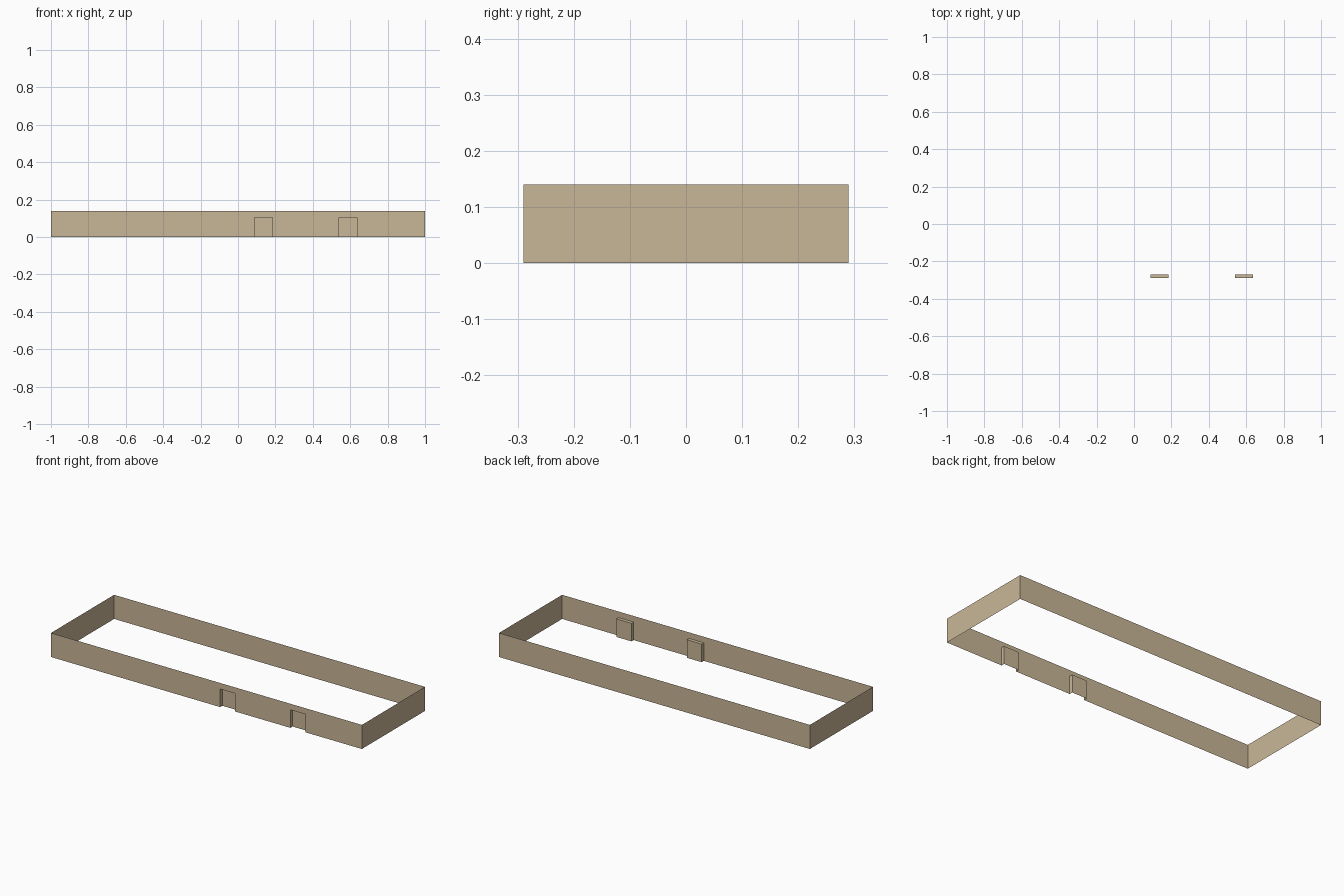
import bpy

if "Cube" in bpy.data.objects:
    bpy.data.objects.remove(bpy.data.objects["Cube"])

HX, HY, H = 1.0, 0.29, 0.14          # half length, half width, wall height
DOORS = [(0.088, 0.184), (0.54, 0.637)]
DOOR_H, DOOR_Y = 0.105, -0.27

tan = bpy.data.materials.new("tan wall")
tan.diffuse_color = (0.584, 0.474, 0.314, 1)
tan.use_nodes = True
tan.node_tree.nodes["Principled BSDF"].inputs["Base Color"].default_value = tan.diffuse_color


def make(name, polys):
    """Mesh object from a list of polygons."""
    verts, faces = [], []
    for p in polys:
        faces.append(range(len(verts), len(verts) + len(p)))
        verts += p
    me = bpy.data.meshes.new(name)
    me.from_pydata(verts, [], [list(f) for f in faces])
    me.materials.append(tan)
    ob = bpy.data.objects.new(name, me)
    bpy.context.collection.objects.link(ob)
    return ob


def upright(x0, y0, x1, y1, z0=0, z1=H):
    return [(x0, y0, z0), (x1, y1, z0), (x1, y1, z1), (x0, y0, z1)]


# Thin outer walls, open above and below
make("right_wall", [upright(HX, -HY, HX, HY)])
make("back_wall", [upright(HX, HY, -HX, HY)])
make("left_wall", [upright(-HX, HY, -HX, -HY)])

# Front wall: full-height piers and lintels over the doorways
front, x = [], -HX
for a, b in DOORS:
    front.append(upright(x, -HY, a, -HY))
    front.append(upright(a, -HY, b, -HY, DOOR_H, H))
    x = b
front.append(upright(x, -HY, HX, -HY))
make("front_wall", front)

# Recessed doorways: two sides, back panel and ceiling
for i, (a, b) in enumerate(DOORS):
    make(f"doorway_{i + 1}", [
        upright(a, -HY, a, DOOR_Y, 0, DOOR_H),
        upright(a, DOOR_Y, b, DOOR_Y, 0, DOOR_H),
        upright(b, DOOR_Y, b, -HY, 0, DOOR_H),
        [(a, -HY, DOOR_H), (a, DOOR_Y, DOOR_H), (b, DOOR_Y, DOOR_H), (b, -HY, DOOR_H)],
    ])
